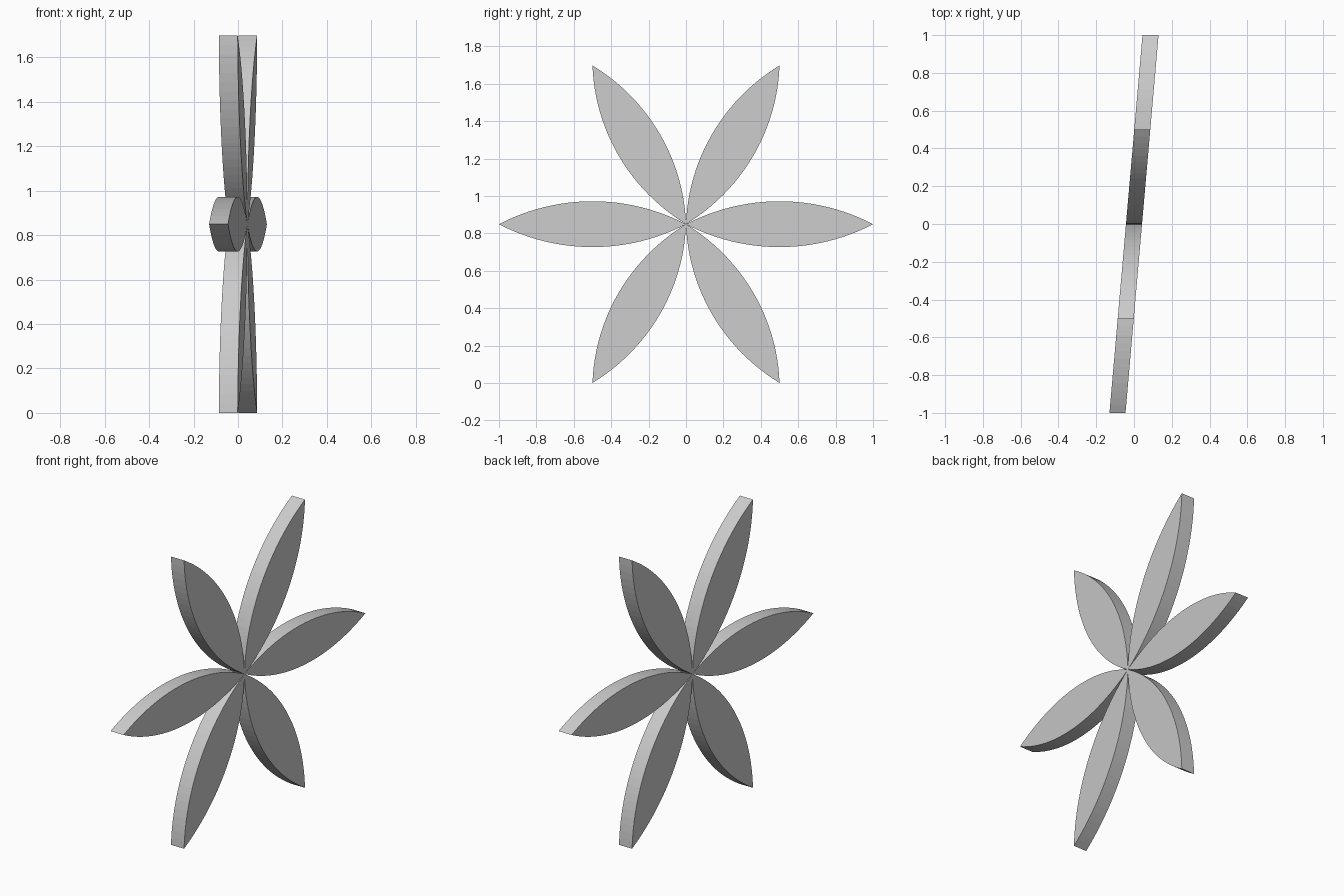
import bpy, bmesh, math

if "Cube" in bpy.data.objects:
    bpy.data.objects.remove(bpy.data.objects["Cube"])

CENTRE_Z = 0.849     # height of the flower centre
SQUASH = 0.98        # slight vertical flattening
SHEAR = 0.0875       # sideways lean of the flower plane
HALF_T = 0.0425      # half thickness
HALF_W = 0.125       # half width of a petal
SEG = 24             # segments along each petal edge


def petal_outline():
    """Pointed lens made of two circular arcs, from the centre to the tip."""
    r = (0.25 + HALF_W ** 2) / (2 * HALF_W)
    a = math.asin(0.5 / r)
    arc = []
    for i in range(SEG + 1):
        t = -a + 2 * a * i / SEG
        arc.append((0.5 + r * math.sin(t), r * math.cos(t) - r + HALF_W))
    return arc + [(u, -v) for u, v in arc[-2:0:-1]]


def add_petal(name, angle):
    c, s = math.cos(angle), math.sin(angle)
    bm = bmesh.new()
    verts = []
    for u, v in petal_outline():
        y = u * c - v * s
        z = CENTRE_Z + SQUASH * (u * s + v * c)
        verts.append(bm.verts.new((SHEAR * y - HALF_T, y, z)))
    face = bm.faces.new(verts)
    # thicken along x
    out = bmesh.ops.extrude_face_region(bm, geom=[face], use_keep_orig=True)
    new = [g for g in out["geom"] if isinstance(g, bmesh.types.BMVert)]
    bmesh.ops.translate(bm, vec=(2 * HALF_T, 0, 0), verts=new)
    bmesh.ops.recalc_face_normals(bm, faces=bm.faces)
    mesh = bpy.data.meshes.new(name)
    bm.to_mesh(mesh)
    bm.free()
    bpy.context.collection.objects.link(bpy.data.objects.new(name, mesh))


# Six petals around the centre
for k in range(6):
    add_petal(f"petal_{k + 1}", k * math.pi / 3)
